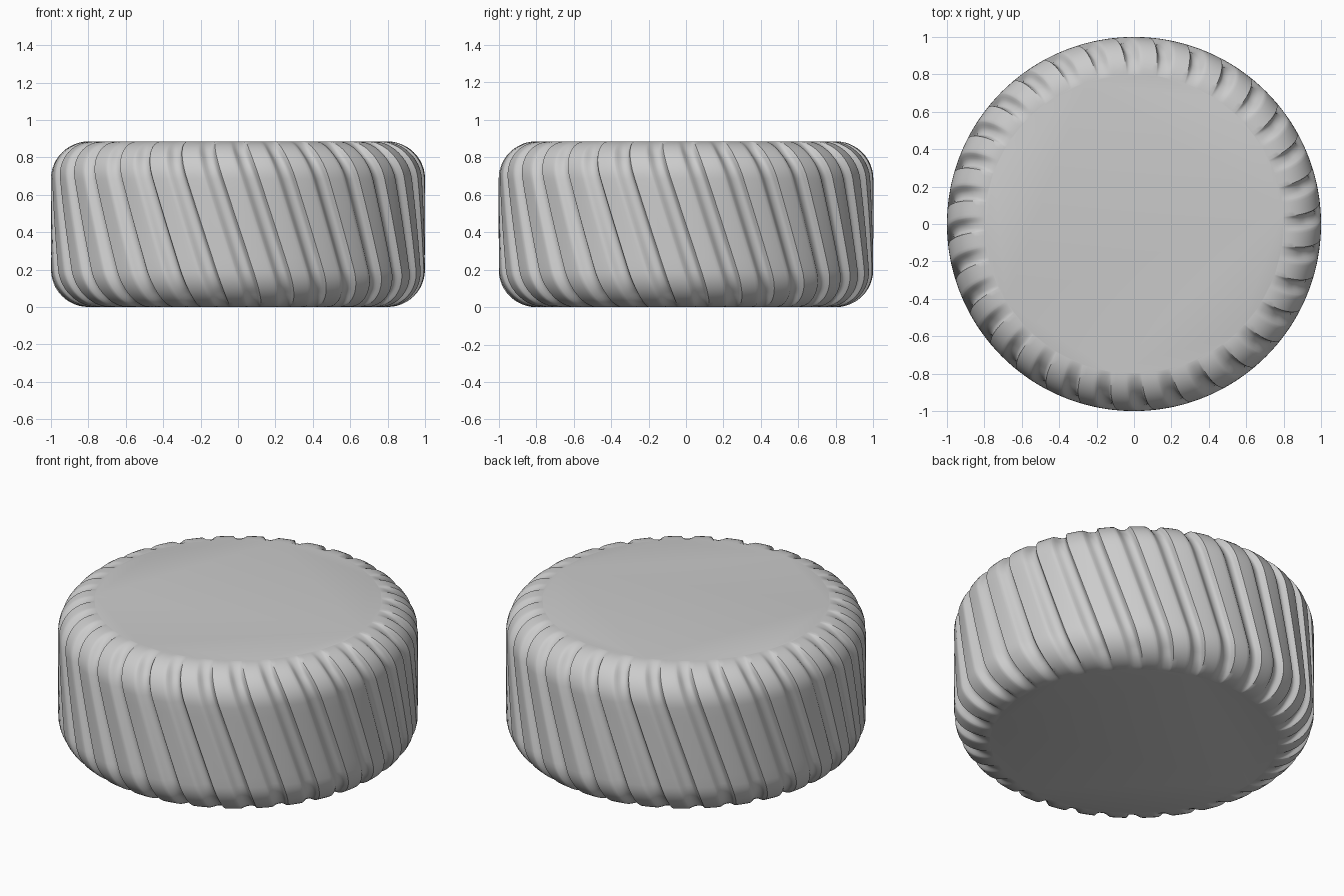
import bpy, bmesh, math

if "Cube" in bpy.data.objects:
    bpy.data.objects.remove(bpy.data.objects["Cube"])

H, R, FILLET = 0.885, 1.0, 0.2      # height, outer radius, edge rounding
RIBS = 32
TWIST = 0.33                        # radians of slant per unit of height
DEPTH = 0.034

# one rib across its period: (fraction, groove depth factor)
RIB = [(0, 0), (0.14, 0), (0.28, 0), (0.42, 0), (0.5, 0.03), (0.54, 0.15), (0.6, 0.45),
       (0.66, 0.75), (0.72, 0.93), (0.79, 1), (0.86, 0.98), (0.91, 0.85), (0.95, 0.55), (0.98, 0.15)]

# side profile: radius, height, outward normal, groove strength
rows = []
N = 12
for i in range(N + 1):
    a = -math.pi / 2 + i / N * math.pi / 2
    rows.append((R - FILLET + FILLET * math.cos(a), FILLET + FILLET * math.sin(a),
                 math.cos(a), math.sin(a), min(1, i / N * 2.2)))
for i in range(1, 8):
    rows.append((R, FILLET + (H - 2 * FILLET) * i / 8, 1, 0, 1))
rows += [(r, H - z, nr, -nz, s) for r, z, nr, nz, s in reversed(rows[:N + 1])]

# twisted ribbed body
bm = bmesh.new()
rings = []
for r, z, nr, nz, s in rows:
    ring = []
    for j in range(RIBS):
        for u, depth in RIB:
            ang = -math.pi / 2 + (j + u) * 2 * math.pi / RIBS + TWIST * (H / 2 - z)
            d = DEPTH * s * depth
            rr = r - d * nr
            ring.append(bm.verts.new((rr * math.cos(ang), rr * math.sin(ang), z - d * nz)))
    rings.append(ring)
total = len(rings[0])
for lo, hi in zip(rings, rings[1:]):
    for j in range(total):
        k = (j + 1) % total
        bm.faces.new((lo[j], lo[k], hi[k], hi[j]))

# flat bottom and top
bm.faces.new(list(reversed(rings[0])))
bm.faces.new(rings[-1])

me = bpy.data.meshes.new("ribbed_body")
bm.to_mesh(me)
bm.free()
body = bpy.data.objects.new("ribbed_body", me)
bpy.context.collection.objects.link(body)
bpy.context.view_layer.objects.active = body
body.select_set(True)
bpy.ops.object.shade_smooth_by_angle(angle=math.radians(35))
